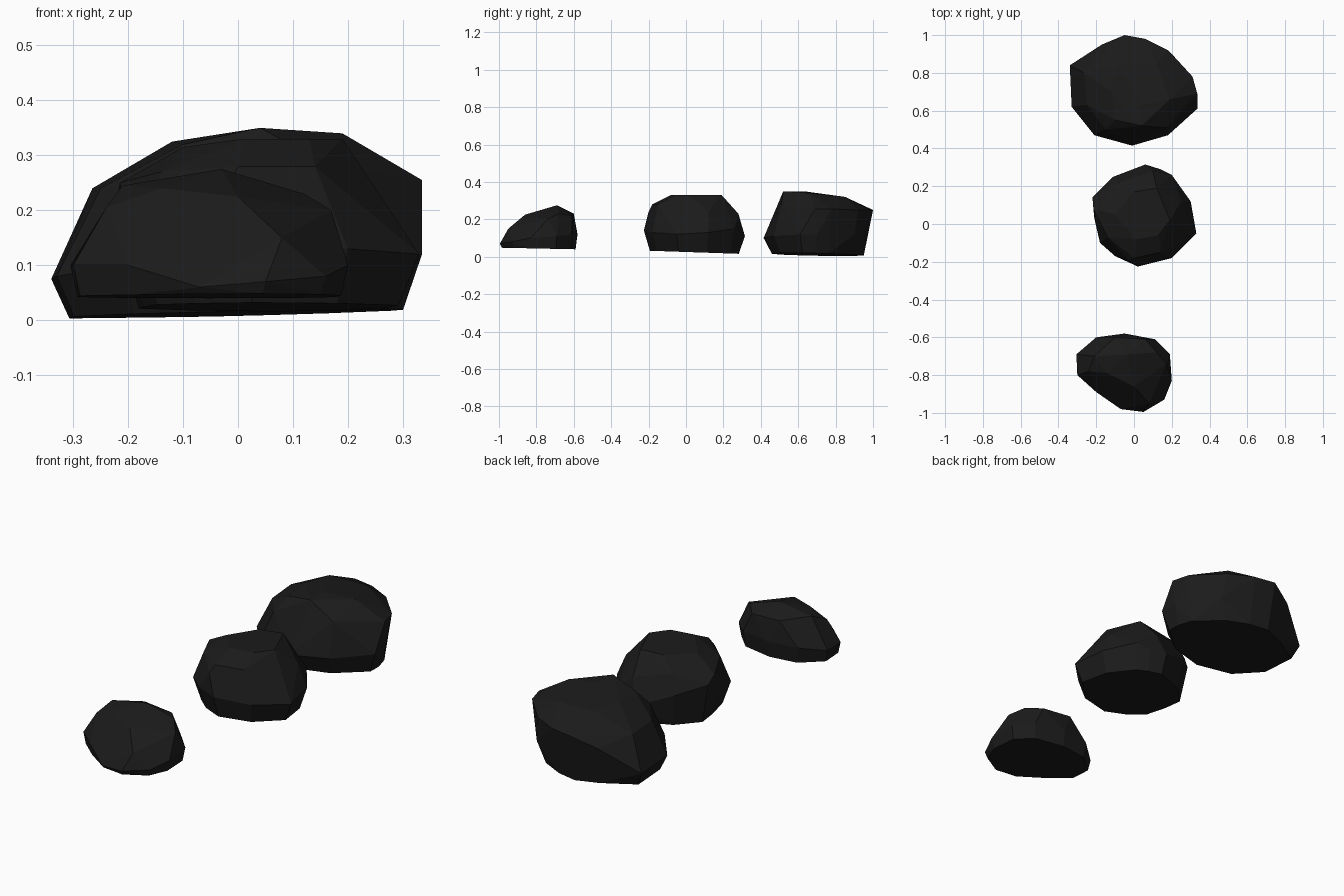
import bpy, bmesh

stone = bpy.data.materials.new("dark_stone")
stone.diffuse_color = (0.011, 0.011, 0.011, 1)


def rock(name, girth, crown, centre, spread, foot_z):
    """Faceted stone: hull of its widest outline, its crown and a shrunken foot ring."""
    cx, cy = centre
    foot = [(cx + (x - cx) * spread[0], cy + (y - cy) * spread[1],
             foot_z[0] + foot_z[1] * (x - cx) + foot_z[2] * (y - cy))
            for x, y, z in girth]
    bm = bmesh.new()
    for p in girth + crown + foot:
        bm.verts.new(p)
    res = bmesh.ops.convex_hull(bm, input=bm.verts[:])
    loose = {g for g in res["geom_interior"] + res["geom_unused"]
             if isinstance(g, bmesh.types.BMVert)}
    bmesh.ops.delete(bm, geom=list(loose), context='VERTS')
    # merge nearly flat triangles into broad facets
    bmesh.ops.dissolve_limit(bm, angle_limit=0.12, verts=bm.verts[:], edges=bm.edges[:])
    bmesh.ops.recalc_face_normals(bm, faces=bm.faces[:])
    mesh = bpy.data.meshes.new(name)
    bm.to_mesh(mesh)
    bm.free()
    mesh.materials.append(stone)
    obj = bpy.data.objects.new(name, mesh)
    bpy.context.collection.objects.link(obj)
    return obj


# Large stone at the back
rock("large_stone",
     [(-.34, .84, .075), (-.17, .95, .2), (-.05, 1.0, .25), (.06, .98, .25),
      (.18, .92, .25), (.31, .78, .255), (.335, .69, .255), (.335, .61, .12),
      (.18, .47, .11), (-.01, .415, .1), (-.21, .47, .1), (-.33, .62, .08)],
     [(-.265, .8, .24), (-.25, .63, .24), (-.12, .7, .325), (-.1, .55, .32),
      (.04, .52, .35), (.04, .63, .35), (.19, .66, .34), (.12, .85, .32),
      (-.08, .84, .32), (.17, .51, .28), (-.15, .5, .25), (-.03, .98, .13),
      (.2, .9, .12), (.33, .7, .12)],
     (-.01, .69), (.9, .84), (.012, .02, -.015))

# Middle stone
rock("middle_stone",
     [(-.22, .14, .22), (-.11, .25, .18), (.06, .315, .11), (.14, .29, .12),
      (.2, .26, .15), (.3, .12, .13), (.33, -.05, .12), (.2, -.18, .13),
      (.02, -.225, .14), (-.1, -.17, .14), (-.18, -.1, .14), (-.21, .03, .13)],
     [(-.215, .08, .25), (-.14, -.07, .27), (-.1, .05, .315), (.01, -.08, .33),
      (.13, -.06, .33), (.19, .02, .33), (.12, .19, .33), (.0, .17, .325),
      (.0, -.18, .28), (.14, -.15, .28), (.1, .28, .23), (-.08, .22, .27),
      (.25, .12, .24), (-.02, -.2, .24)],
     (.06, .04), (.86, .88), (.024, 0, -.03))

# Small low stone at the front
rock("small_stone",
     [(-.305, -.69, .1), (-.2, -.6, .12), (-.05, -.58, .12), (.11, -.61, .12),
      (.19, -.69, .11), (.2, -.83, .1), (.16, -.93, .08), (.05, -.995, .07),
      (-.07, -.98, .06), (-.2, -.89, .1), (-.3, -.8, .1)],
     [(-.24, -.78, .205), (-.21, -.7, .245), (-.03, -.69, .275), (.12, -.68, .23),
      (.17, -.74, .2), (.0, -.86, .225), (-.14, -.79, .24), (.08, -.95, .15),
      (-.1, -.6, .23), (.06, -.61, .22)],
     (-.05, -.79), (.95, .95), (.044, 0, -.02))
